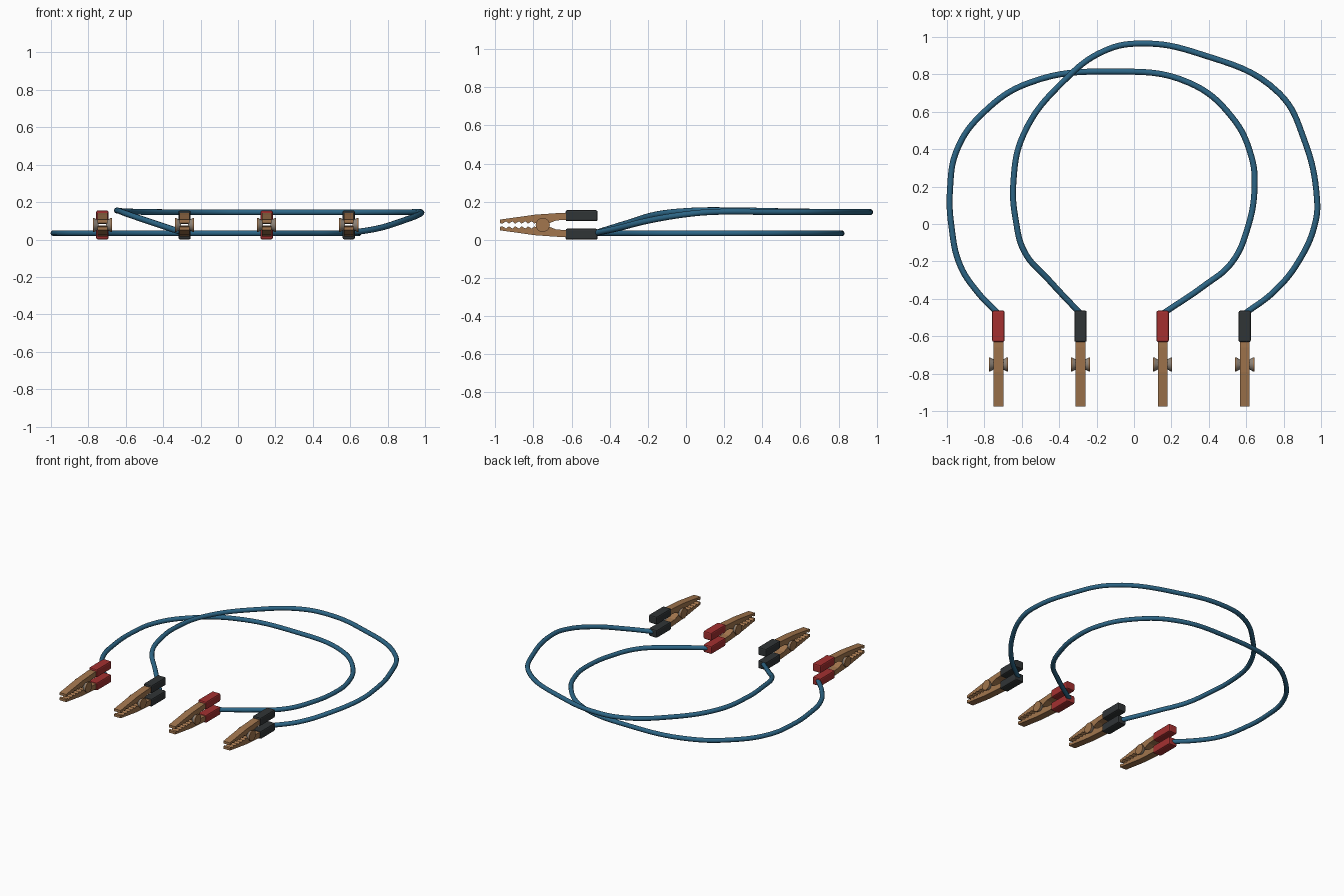
import bpy, bmesh, math
from mathutils import Matrix, Vector

if "Cube" in bpy.data.objects:
    bpy.data.objects.remove(bpy.data.objects["Cube"])

ZC = 0.078          # height of the clamp's pivot


def mat(name, rgb):
    m = bpy.data.materials.new(name)
    m.diffuse_color = (*rgb, 1)
    m.use_nodes = True
    m.node_tree.nodes["Principled BSDF"].inputs["Base Color"].default_value = m.diffuse_color
    return m


COPPER = mat("copper", (0.36, 0.18, 0.075))
STEEL = mat("steel", (0.28, 0.24, 0.2))
RED = mat("red_grip", (0.37, 0.03, 0.03))
BLACK = mat("black_grip", (0.03, 0.035, 0.037))
BLUE = mat("blue_cable", (0.025, 0.13, 0.235))


def finish(bm, name, material, x):
    bmesh.ops.recalc_face_normals(bm, faces=bm.faces)
    me = bpy.data.meshes.new(name)
    bm.to_mesh(me)
    bm.free()
    me.materials.append(material)
    ob = bpy.data.objects.new(name, me)
    ob.location = (x, 0, ZC)
    bpy.context.collection.objects.link(ob)
    return ob


def jaw(name, x, side):
    # side profile with a row of teeth, extruded across the width
    prof = [(-0.976, 0.028), (-0.79, 0.054), (-0.66, 0.063), (-0.6, 0.063),
            (-0.6, 0.028), (-0.68, 0.024), (-0.73, 0.004), (-0.765, 0.004)]
    n = 6
    step = (0.976 - 0.775) / n
    for i in range(n):
        y = -0.775 - i * step
        prof += [(y, 0.019), (y - step * 0.6, 0.007)]
    prof.append((-0.976, 0.010))
    bm = bmesh.new()
    f = bm.faces.new([bm.verts.new((-0.026, y, side * z)) for y, z in prof])
    ext = bmesh.ops.extrude_face_region(bm, geom=[f])
    vs = [v for v in ext["geom"] if isinstance(v, bmesh.types.BMVert)]
    bmesh.ops.translate(bm, verts=vs, vec=(0.052, 0, 0))
    finish(bm, name, COPPER, x)


def grip(name, x, side, material):
    bm = bmesh.new()
    bmesh.ops.create_cube(bm, size=1, matrix=Matrix.Translation((0, -0.547, side * 0.0485))
                          @ Matrix.Diagonal((0.066, 0.168, 0.058, 1)))
    bmesh.ops.bevel(bm, geom=bm.edges[:], offset=0.009, segments=2,
                    profile=0.5, affect='EDGES')
    finish(bm, name, material, x)


def cone(name, x, x0, x1, r0, r1, material):
    bm = bmesh.new()
    m = Matrix.Translation(((x0 + x1) / 2, -0.751, 0)) @ Matrix.Rotation(math.pi / 2, 4, 'Y')
    bmesh.ops.create_cone(bm, cap_ends=True, segments=20, radius1=r0, radius2=r1,
                          depth=abs(x1 - x0), matrix=m)
    for f in bm.faces:
        f.smooth = len(f.verts) == 4
    finish(bm, name, material, x)


def cable(name, pts):
    cu = bpy.data.curves.new(name, 'CURVE')
    cu.dimensions = '3D'
    cu.bevel_depth = 0.016
    cu.bevel_resolution = 3
    cu.resolution_u = 8
    cu.use_fill_caps = True
    sp = cu.splines.new('BEZIER')
    sp.bezier_points.add(len(pts) - 1)
    for bp, p in zip(sp.bezier_points, pts):
        bp.co = p
        bp.handle_left_type = bp.handle_right_type = 'AUTO'
    cu.materials.append(BLUE)
    bpy.context.collection.objects.link(bpy.data.objects.new(name, cu))


# four clamps, red and black alternating
for i, x in enumerate((-0.725, -0.286, 0.153, 0.592)):
    colour = (RED, BLACK)[i % 2]
    for side, word in ((1, "upper"), (-1, "lower")):
        jaw(f"{word}_jaw_{i}", x, side)
        grip(f"{word}_grip_{i}", x, side, colour)
    # hinge: flared steel necks with copper caps
    cone(f"hinge_neck_left_{i}", x, -0.044, -0.02, 0.037, 0.024, STEEL)
    cone(f"hinge_neck_right_{i}", x, 0.02, 0.044, 0.024, 0.037, STEEL)
    cone(f"hinge_cap_left_{i}", x, -0.051, -0.044, 0.037, 0.037, COPPER)
    cone(f"hinge_cap_right_{i}", x, 0.044, 0.051, 0.037, 0.037, COPPER)

# cable lying flat between the red clamps
flat = [(-0.725, -0.48), (-0.84, -0.36), (-0.93, -0.22), (-0.975, -0.02), (-0.984, 0.18),
        (-0.945, 0.4), (-0.80, 0.60), (-0.56, 0.755), (-0.11, 0.815), (0.295, 0.755),
        (0.525, 0.57), (0.625, 0.37), (0.645, 0.21), (0.605, -0.03), (0.52, -0.21),
        (0.375, -0.33), (0.153, -0.48)]
cable("red_clamp_cable", [(x, y, 0.034) for x, y in flat])

# cable rising over it between the black clamps
cable("black_clamp_cable", [
    (-0.286, -0.48, 0.034), (-0.455, -0.30, 0.09), (-0.585, -0.15, 0.134),
    (-0.632, 0.02, 0.152), (-0.645, 0.22, 0.155), (-0.59, 0.48, 0.15),
    (-0.37, 0.77, 0.146), (-0.16, 0.925, 0.146), (0.03, 0.965, 0.146),
    (0.35, 0.91, 0.146), (0.775, 0.70, 0.146), (0.91, 0.45, 0.146),
    (0.978, 0.14, 0.146), (0.97, 0.01, 0.135), (0.88, -0.2, 0.1),
    (0.75, -0.36, 0.06), (0.592, -0.48, 0.034)])
